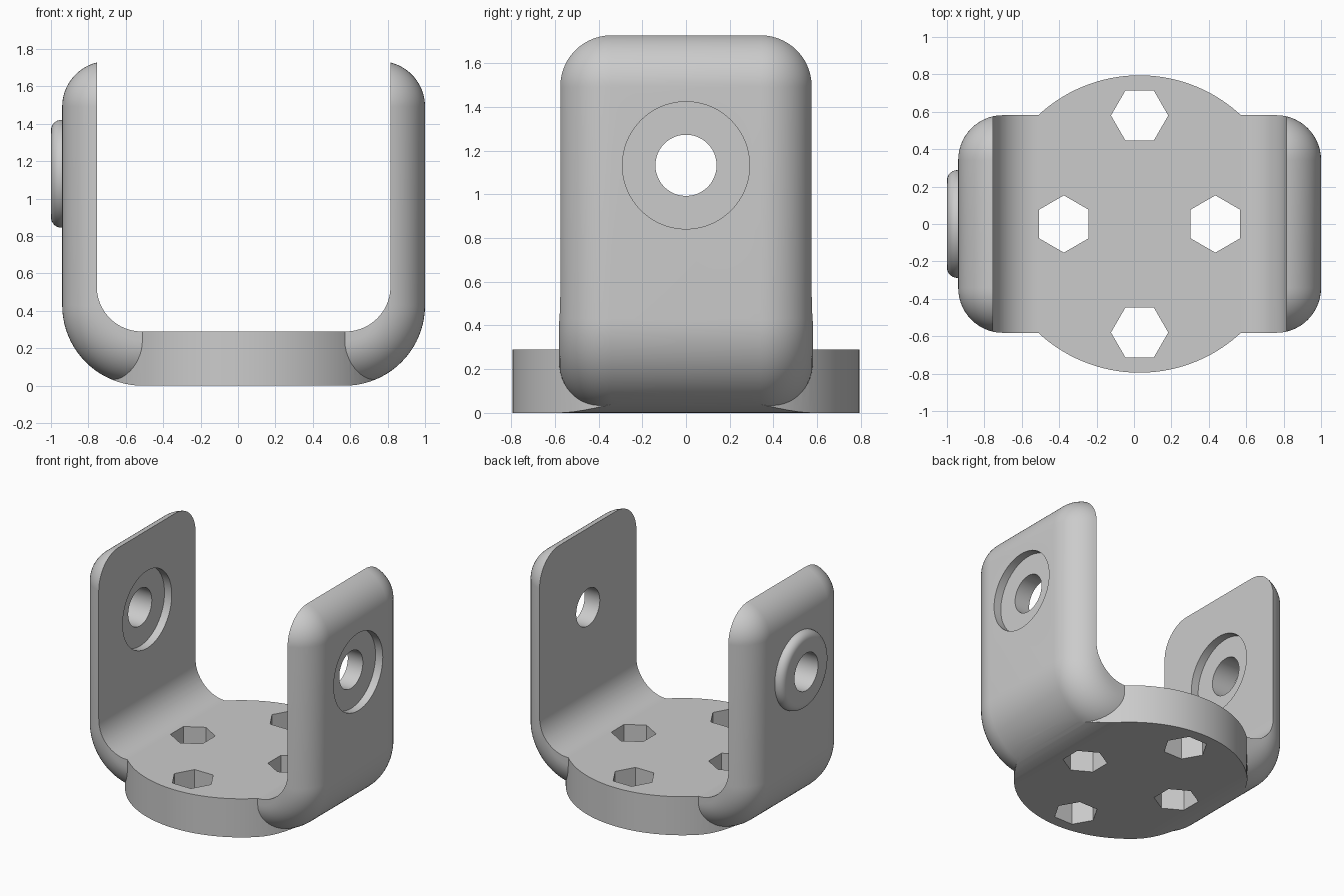
import bpy, bmesh, math
from math import sin, cos, pi

if "Cube" in bpy.data.objects:
    bpy.data.objects.remove(bpy.data.objects["Cube"])

CX = 0.03                      # centre of the bracket in x
HALF_X, INNER_X = 0.97, 0.785  # outer and inner half widths
HALF_Y, TOP = 0.582, 1.735
R, R_BOTTOM = 0.24, 0.43       # edge rounding and big lower bend

grey = bpy.data.materials.new("grey")
grey.diffuse_color = (0.6, 0.6, 0.6, 1)
grey.use_nodes = True
grey.node_tree.nodes["Principled BSDF"].inputs["Base Color"].default_value = grey.diffuse_color


def loft(name, rings):
    """Closed solid through rings with equal point counts."""
    bm = bmesh.new()
    loops = [[bm.verts.new(p) for p in ring] for ring in rings]
    n = len(loops[0])
    for a, b in zip(loops, loops[1:]):
        for i in range(n):
            j = (i + 1) % n
            bm.faces.new((a[i], a[j], b[j], b[i]))
    bm.faces.new(loops[0][::-1])
    bm.faces.new(loops[-1])
    bmesh.ops.recalc_face_normals(bm, faces=bm.faces)
    me = bpy.data.meshes.new(name)
    bm.to_mesh(me)
    bm.free()
    me.materials.append(grey)
    ob = bpy.data.objects.new(name, me)
    bpy.context.collection.objects.link(ob)
    return ob


def combine(target, tool, operation):
    mod = target.modifiers.new("cut", 'BOOLEAN')
    mod.operation, mod.solver, mod.object = operation, 'EXACT', tool
    bpy.context.view_layer.objects.active = target
    bpy.ops.object.modifier_apply(modifier=mod.name)
    bpy.data.objects.remove(tool)


def rounded(y, hx, z0, z1, r_low, r_high, n=20):
    """Rounded rectangle in the xz plane."""
    pts = []
    for sx, top, start in ((1, True, 0), (-1, True, 90), (-1, False, 180), (1, False, 270)):
        r = r_high if top else r_low
        cx = CX + sx * (hx - r)
        cz = z1 - r if top else z0 + r
        for i in range(n + 1):
            a = math.radians(start + 90 * i / n)
            pts.append((cx + r * cos(a), y, cz + r * sin(a)))
    return pts


def outer(y, d):
    return rounded(y, HALF_X - d, d, TOP - d, R_BOTTOM - d, R + 0.003 - d)


def circle_x(x, r, n=96):
    return [(x, r * cos(2 * pi * i / n), 1.133 + r * sin(2 * pi * i / n)) for i in range(n)]


def circle_z(x, y, z, r, n, turn=0.0):
    return [(x + r * cos(turn + 2 * pi * i / n), y + r * sin(turn + 2 * pi * i / n), z)
            for i in range(n)]


# Rounded block, all outside edges softened
rings = []
steps = 14
for k in range(steps, -1, -1):
    t = k / steps * pi / 2
    rings.append(outer(-(HALF_Y - R + R * sin(t)), R * (1 - cos(t))))
rings += [[(x, -y, z) for x, y, z in ring] for ring in rings[::-1]]
bracket = loft("bracket", rings)

# Round base plate, trimmed to the bend of the bracket
base = loft("base_plate", [circle_z(CX, 0, 0 - 0.1, 0.795, 128), circle_z(CX, 0, 0.36, 0.795, 128)])
combine(base, loft("trim", [outer(-1, 0), outer(1, 0)]), 'INTERSECT')
combine(bracket, base, 'UNION')

# Open space between the arms
combine(bracket, loft("gap", [rounded(y, INNER_X, 0.29, 2.4, 0.24, 0.1) for y in (-1.2, 1.2)]),
        'DIFFERENCE')

# Rounded boss on the left arm
boss = [circle_x(-0.88, 0.288)]
for k in range(9):
    a = k / 8 * pi / 2
    boss.append(circle_x(-0.945 - 0.055 * sin(a), 0.233 + 0.055 * cos(a)))
combine(bracket, loft("boss", boss), 'UNION')

# Pivot bore and the two recesses facing right
for x0, x1, r in ((-1.2, 1.2, 0.14), (0.94, 1.2, 0.291), (-0.815, -0.5, 0.291)):
    combine(bracket, loft("bore", [circle_x(x0, r), circle_x(x1, r)]), 'DIFFERENCE')

# Four hexagonal holes in the base
for i in range(4):
    a = i * pi / 2
    d = 0.405 if i % 2 == 0 else 0.58
    x, y = CX + d * cos(a), d * sin(a)
    turn = pi / 6 if i % 2 == 0 else 0
    combine(bracket, loft("hex", [circle_z(x, y, z, 0.153, 6, turn) for z in (-0.2, 0.5)]),
            'DIFFERENCE')

bpy.ops.object.select_all(action='DESELECT')
bracket.select_set(True)
bpy.context.view_layer.objects.active = bracket
bpy.ops.object.shade_smooth_by_angle(angle=math.radians(30))
